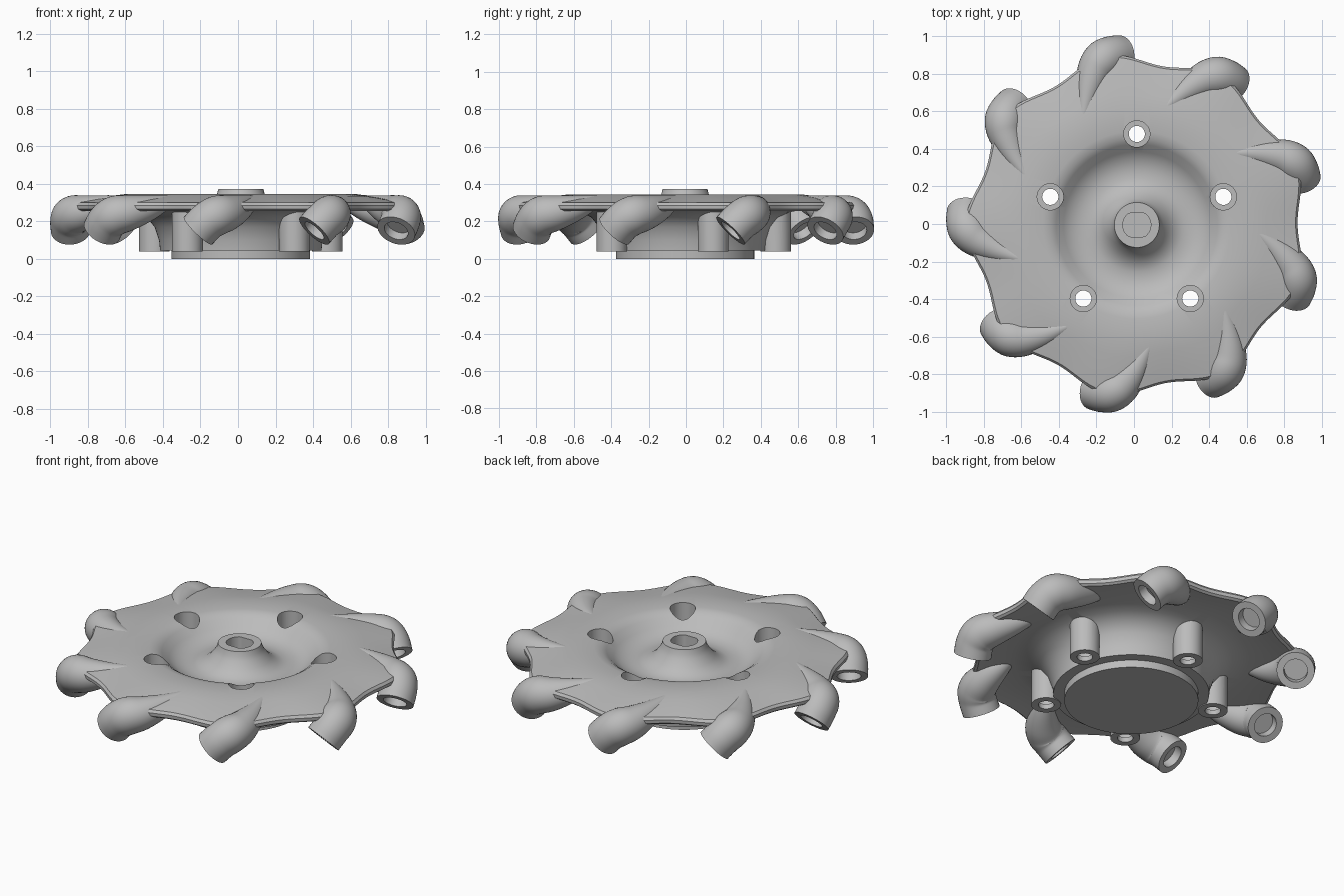
import bpy, bmesh
from math import sin, cos, pi, radians
from mathutils import Vector, Matrix

cube = bpy.data.objects.get("Cube")
if cube:
    bpy.data.objects.remove(cube)

CENTRE = Vector((0.015, -0.005, 0))
LOBES, BOLTS = 9, 5
LOBE_START = radians(15.5)

grey = bpy.data.materials.new("plain grey")
grey.use_nodes = True
grey.diffuse_color = (0.5, 0.5, 0.5, 1)
grey.node_tree.nodes["Principled BSDF"].inputs["Base Color"].default_value = (0.5, 0.5, 0.5, 1)


def make_object(name, bm):
    bmesh.ops.recalc_face_normals(bm, faces=bm.faces)
    mesh = bpy.data.meshes.new(name)
    bm.to_mesh(mesh)
    bm.free()
    mesh.materials.append(grey)
    obj = bpy.data.objects.new(name, mesh)
    obj.location = CENTRE
    bpy.context.collection.objects.link(obj)
    return obj


def skin(bm, rings):
    """Join rings of points into a closed skin, capped at both ends."""
    loops = [[bm.verts.new(p) for p in ring] for ring in rings]
    for a, b in zip(loops, loops[1:]):
        for i in range(len(a)):
            j = (i + 1) % len(a)
            bm.faces.new((a[i], a[j], b[j], b[i]))
    bm.faces.new(loops[0])
    bm.faces.new(loops[-1])


def circle(r, z, x=0, y=0, n=40, flat=None):
    lim = flat or r
    return [(x + r * cos(2 * pi * i / n),
             y + max(-lim, min(lim, r * sin(2 * pi * i / n))), z) for i in range(n)]


def activate(obj):
    bpy.ops.object.select_all(action='DESELECT')
    obj.select_set(True)
    bpy.context.view_layer.objects.active = obj


def boolean(target, tool, operation):
    tool.hide_render = True
    mod = target.modifiers.new(operation.lower(), 'BOOLEAN')
    mod.object, mod.operation, mod.solver = tool, operation, 'EXACT'
    activate(target)
    bpy.ops.object.modifier_apply(modifier=mod.name)
    bpy.data.objects.remove(tool)


# Dished plate with base flange and hub: one profile with a wavy rim
PROFILE = [(.37, 0), (.37, .045), (.43, .045), (.436, .1), (.46, .17), (.5, .22),
           (.56, .25), (.65, .265), (.8, .262), (.87, .255), (.885, .265),
           (.887, .285), (.875, .3), (.8, .316), (.7, .334), (.62, .345),
           (.5, .345), (.46, .337), (.43, .318), (.39, .28), (.35, .253),
           (.3, .24), (.25, .24), (.21, .252), (.17, .282), (.14, .322),
           (.127, .345), (.12, .372)]


def plate_ring(r, z, n=180):
    ring = []
    for i in range(n):
        a = 2 * pi * i / n
        rr = r
        if r > .62:
            wave = .03 * cos(LOBES * (a - LOBE_START - radians(5)))
            rr += wave * (r - .62) / .265
        ring.append((rr * cos(a), rr * sin(a), z))
    return ring


bm = bmesh.new()
skin(bm, [plate_ring(r, z) for r, z in PROFILE])
plate = make_object("wheel_plate", bm)

# Bolt bosses, counterbores and through holes
bolt_xy = [(.485 * cos(pi / 2 + 2 * pi * k / BOLTS),
            .485 * sin(pi / 2 + 2 * pi * k / BOLTS)) for k in range(BOLTS)]
bosses, bores = bmesh.new(), bmesh.new()
for x, y in bolt_xy:
    skin(bosses, [circle(.082, z, x, y) for z in (.04, .268)])
    skin(bores, [circle(r, z, x, y) for r, z in
                 ((.043, -.1), (.043, .07), (.07, .07), (.07, .5))])
boolean(plate, make_object("bolt_bosses", bosses), 'UNION')
boolean(plate, make_object("bolt_bores", bores), 'DIFFERENCE')

# Shaft bore with two flats
bm = bmesh.new()
skin(bm, [circle(.075, z, flat=.063) for z in (.06, .5)])
boolean(plate, make_object("shaft_bore", bm), 'DIFFERENCE')

# Roller mount lobe: bent tapering arm ending in a slanted socket
# (radial, tangential, height, radius)
ARM = [Vector(p) for p in (
    (.91, 0, .15, .105), (.91, .05, .2, .105), (.89, .1, .231, .106),
    (.83, .148, .247, .094), (.72, .195, .277, .064), (.58, .235, .325, .016))]


def spline(points, steps=5):
    ext = [2 * points[0] - points[1]] + points + [2 * points[-1] - points[-2]]
    out = []
    for p0, p1, p2, p3 in zip(ext, ext[1:], ext[2:], ext[3:]):
        for s in range(steps):
            t = s / steps
            out.append(.5 * (2 * p1 + (p2 - p0) * t
                             + (2 * p0 - 5 * p1 + 4 * p2 - p3) * t * t
                             + (3 * p1 - p0 - 3 * p2 + p3) * t ** 3))
    return out + [points[-1]]


def tube_ring(centre, tangent, r, n=36):
    side = tangent.cross(Vector((0, 0, 1))).normalized()
    up = side.cross(tangent).normalized()
    return [centre + r * (side * cos(2 * pi * i / n) + up * sin(2 * pi * i / n))
            for i in range(n)]


path = spline(ARM)
centres = [p.to_3d() for p in path]
axis = Vector((0, 1, 1)).normalized()
rings = [tube_ring(centres[0] + axis * .05, axis, .066),
         tube_ring(centres[0], axis, .066)]
for i, p in enumerate(path):
    ahead = centres[min(i + 1, len(path) - 1)]
    tangent = axis if i < 2 else (ahead - centres[i - 1]).normalized()
    rings.append(tube_ring(centres[i], tangent, p[3]))

bm = bmesh.new()
skin(bm, rings)
first = make_object("roller_mount_1", bm)
lobes = [first]
for k in range(1, LOBES):
    lobe = first.copy()
    lobe.name = f"roller_mount_{k + 1}"
    bpy.context.collection.objects.link(lobe)
    lobes.append(lobe)
for k, lobe in enumerate(lobes):
    lobe.rotation_euler.z = LOBE_START + 2 * pi * k / LOBES

# Smooth shading with crisp machined edges
for obj in (plate, first):
    activate(obj)
    bpy.ops.object.shade_smooth_by_angle(angle=radians(35))
